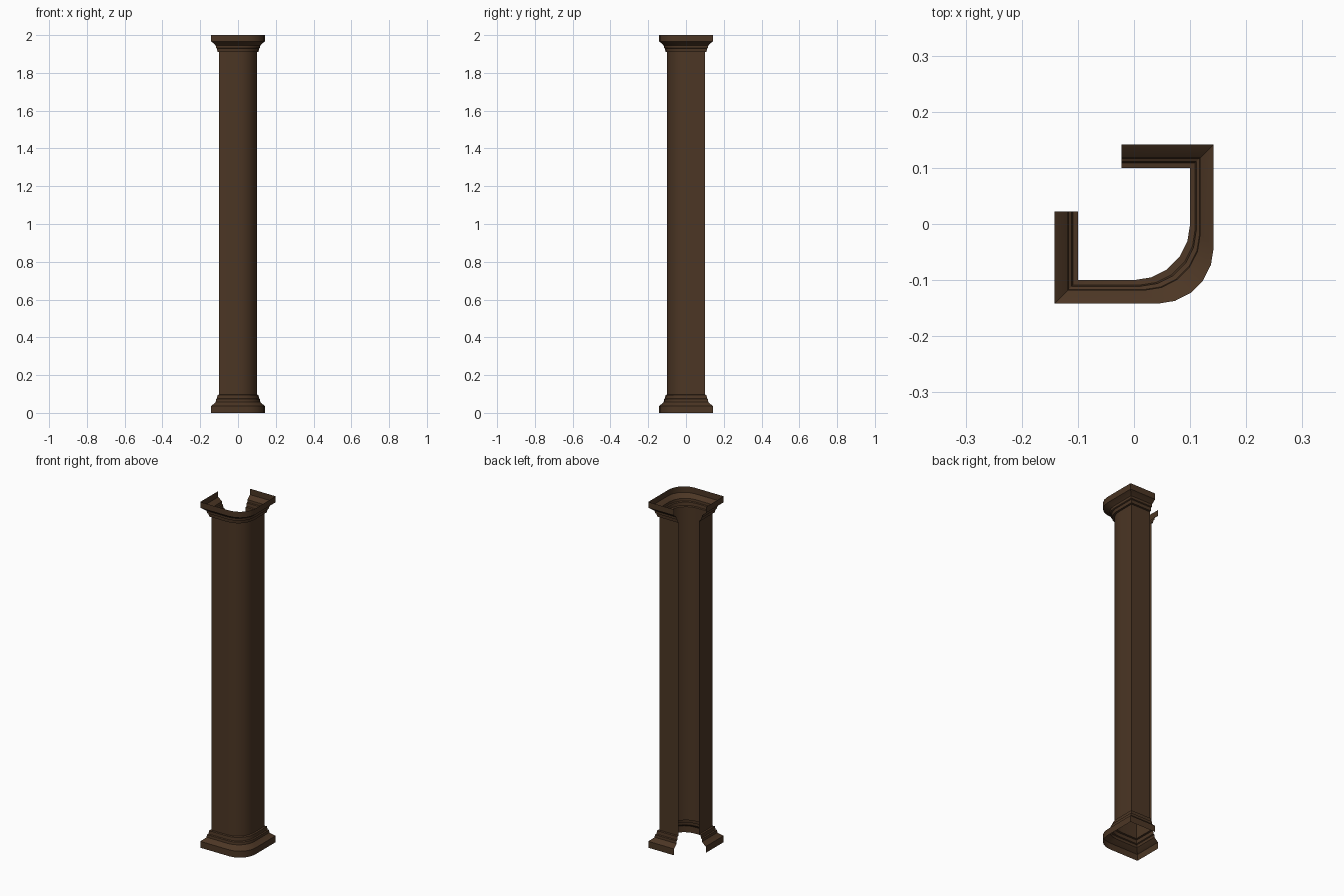
import bpy, bmesh, math

if "Cube" in bpy.data.objects:
    bpy.data.objects.remove(bpy.data.objects["Cube"])

wood = bpy.data.materials.new("dark brown wood")
wood.diffuse_color = (0.072, 0.037, 0.018, 1)
wood.use_nodes = True
wood.node_tree.nodes["Principled BSDF"].inputs["Base Color"].default_value = wood.diffuse_color


def plan(d):
    """Open outline of the column, pushed outward by d with mitred corners."""
    r = 0.1 + d
    pts = [(-r, 0.022), (-r, -r)]
    for i in range(6):  # rounded front right corner, five sides
        a = math.radians(-90 + 18 * i)
        pts.append((d + 0.1 * math.cos(a), -d + 0.1 * math.sin(a)))
    return pts + [(r, r), (-0.022, r)]


def sweep(name, profile):
    """Skin the outline along (z, offset) profile points, bottom to top."""
    bm = bmesh.new()
    rows = [[bm.verts.new((x, y, z)) for x, y in plan(d)] for z, d in profile]
    for lo, hi in zip(rows, rows[1:]):
        for i in range(len(lo) - 1):
            bm.faces.new((lo[i], lo[i + 1], hi[i + 1], hi[i]))
    me = bpy.data.meshes.new(name)
    bm.to_mesh(me)
    bm.free()
    me.materials.append(wood)
    ob = bpy.data.objects.new(name, me)
    bpy.context.collection.objects.link(ob)
    bpy.ops.object.select_all(action='DESELECT')
    ob.select_set(True)
    bpy.context.view_layer.objects.active = ob
    bpy.ops.object.shade_smooth_by_angle(angle=math.radians(30))


# stepped moulding: plinth, sloped step, two small fillets
moulding = [(0, .042), (.037, .042), (.041, .036), (.055, .021), (.058, .018),
            (.073, .017), (.076, .011), (.095, .009), (.097, 0)]
sweep("base_moulding", moulding)
sweep("shaft", [(.097, 0), (1.91, 0)])
# capital is the base turned over, slightly shorter
k = 0.09 / 0.097
sweep("capital_moulding", [(2 - z * k, d) for z, d in reversed(moulding)])
